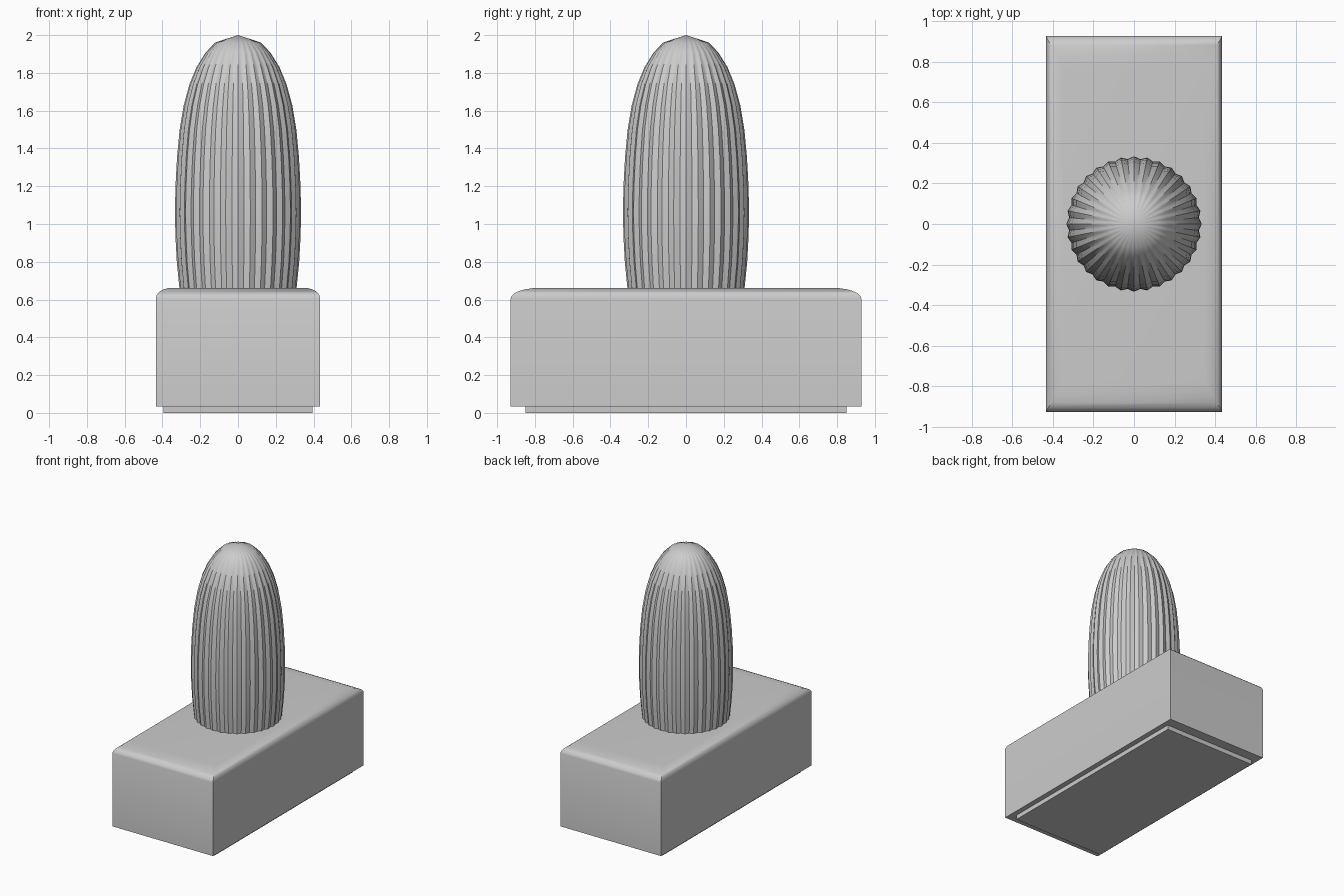
import bpy, bmesh, math

if "Cube" in bpy.data.objects:
    bpy.data.objects.remove(bpy.data.objects["Cube"])

grey = bpy.data.materials.new("plain grey")
grey.diffuse_color = (0.6, 0.6, 0.6, 1)
grey.use_nodes = True
grey.node_tree.nodes["Principled BSDF"].inputs["Base Color"].default_value = grey.diffuse_color


def loft(name, rings, tip=None):
    """Join a stack of equal-length rings, cap the bottom, and cap or point the top."""
    bm = bmesh.new()
    loops = [[bm.verts.new(p) for p in ring] for ring in rings]
    n = len(loops[0])
    for a, b in zip(loops, loops[1:]):
        for i in range(n):
            j = (i + 1) % n
            bm.faces.new((a[i], a[j], b[j], b[i]))
    bm.faces.new(loops[0][::-1])
    if tip is None:
        bm.faces.new(loops[-1])
    else:
        top = bm.verts.new((0, 0, tip))
        for i in range(n):
            bm.faces.new((loops[-1][i], loops[-1][(i + 1) % n], top))
    bmesh.ops.recalc_face_normals(bm, faces=bm.faces)
    mesh = bpy.data.meshes.new(name)
    bm.to_mesh(mesh)
    bm.free()
    obj = bpy.data.objects.new(name, mesh)
    bpy.context.collection.objects.link(obj)
    mesh.materials.append(grey)
    bpy.ops.object.select_all(action='DESELECT')
    obj.select_set(True)
    bpy.context.view_layer.objects.active = obj
    bpy.ops.object.shade_smooth_by_angle(angle=math.radians(35))
    return obj


def rect(x, y, z):
    return [(-x, -y, z), (x, -y, z), (x, y, z), (-x, y, z)]


# plinth under the block
loft("plinth", [rect(0.395, 0.85, 0), rect(0.395, 0.85, 0.04)])

# block with a stretched round-over along its top edges
block = [rect(0.435, 0.928, 0.035)]
for k in range(7):
    a = k / 6 * math.pi / 2
    inset = 1 - math.cos(a)
    block.append(rect(0.435 - 0.085 * inset, 0.928 - 0.155 * inset,
                      0.605 + 0.057 * math.sin(a)))
loft("base_block", block)

# ribbed dome: (radius, height) profile with scalloped rings
profile = [(0.305, 0.60), (0.312, 0.68), (0.324, 0.80), (0.331, 0.93), (0.334, 1.06),
           (0.331, 1.20), (0.323, 1.35), (0.309, 1.50), (0.287, 1.63), (0.257, 1.74),
           (0.220, 1.83), (0.170, 1.91), (0.118, 1.962)]
RIBS, STEPS = 32, 4
rings = []
for r, z in profile:
    ring = []
    for i in range(RIBS * STEPS):
        a = 2 * math.pi * i / (RIBS * STEPS)
        rr = r * (1 - 0.018 * (1 - math.cos(RIBS * a)))
        ring.append((rr * math.cos(a), rr * math.sin(a), z))
    rings.append(ring)
loft("ribbed_dome", rings, tip=2.0)
